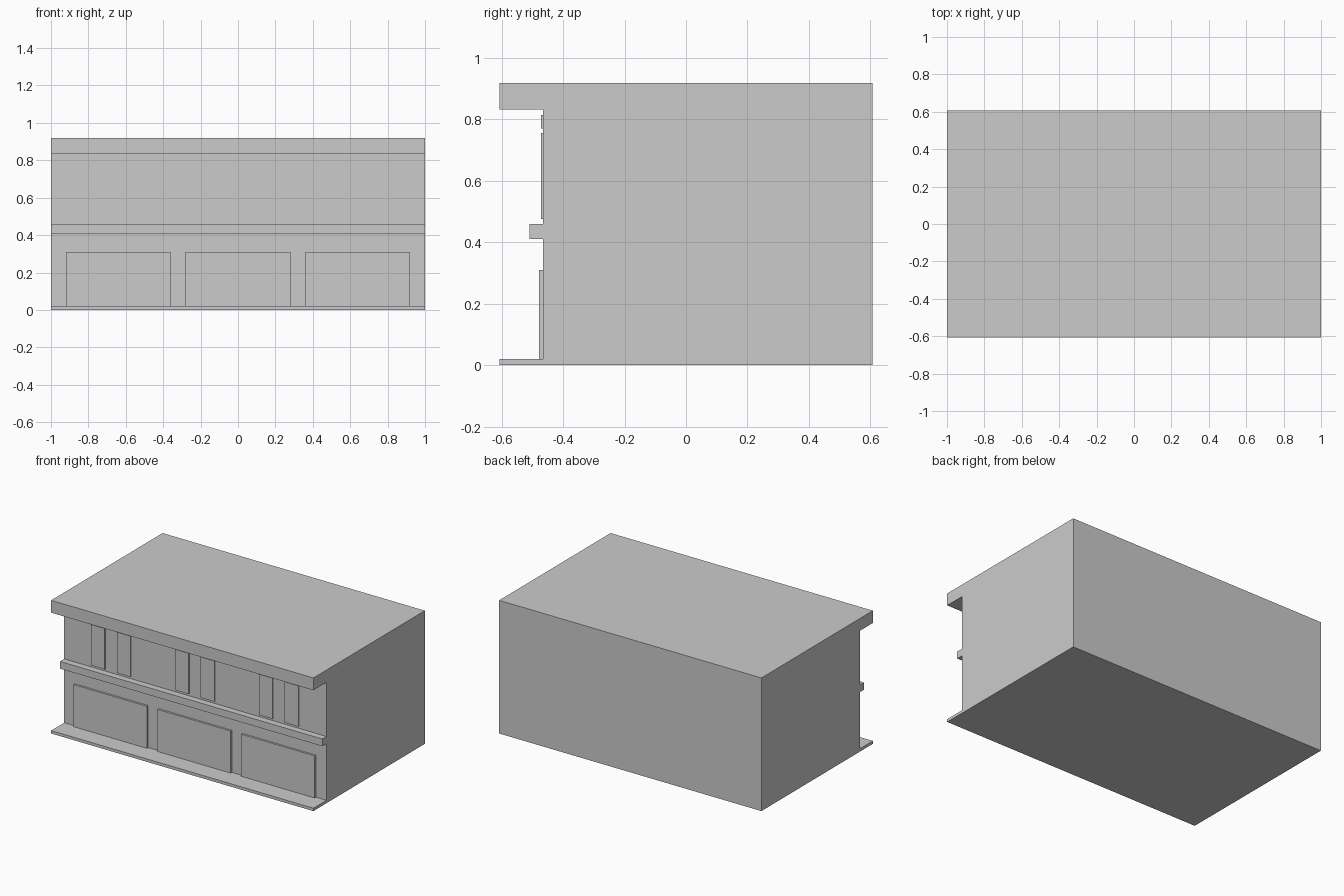
import bpy
import bmesh

cube = bpy.data.objects.get("Cube")
if cube:
    bpy.data.objects.remove(cube, do_unlink=True)

grey = bpy.data.materials.new("plain grey")
grey.use_nodes = True
colour = (0.6, 0.6, 0.6, 1)
grey.diffuse_color = colour
grey.node_tree.nodes["Principled BSDF"].inputs["Base Color"].default_value = colour

HALF_X, HALF_Y, TOP = 1.0, 0.607, 0.918
WALL = -0.465  # front wall plane


def finish(name, bm):
    bmesh.ops.recalc_face_normals(bm, faces=bm.faces)
    mesh = bpy.data.meshes.new(name)
    bm.to_mesh(mesh)
    bm.free()
    mesh.materials.append(grey)
    obj = bpy.data.objects.new(name, mesh)
    bpy.context.collection.objects.link(obj)


def panel(name, x0, x1, depth, z0, z1):
    """Flat panel standing proud of the front wall."""
    bm = bmesh.new()
    bmesh.ops.create_cube(bm, size=1)
    for v in bm.verts:
        v.co.x = x1 if v.co.x > 0 else x0
        v.co.y = WALL if v.co.y > 0 else WALL - depth
        v.co.z = z1 if v.co.z > 0 else z0
    finish(name, bm)


# Building shell: side profile with step, ledge and overhanging roof, swept along x
profile = [(HALF_Y, 0), (HALF_Y, TOP), (-HALF_Y, TOP), (-HALF_Y, 0.833),
           (WALL, 0.833), (WALL, 0.46), (-0.51, 0.46), (-0.51, 0.41),
           (WALL, 0.41), (WALL, 0.02), (-HALF_Y, 0.02), (-HALF_Y, 0)]
bm = bmesh.new()
side = bm.faces.new([bm.verts.new((-HALF_X, y, z)) for y, z in profile])
swept = bmesh.ops.extrude_face_region(bm, geom=[side], use_keep_orig=True)
new_verts = [g for g in swept["geom"] if isinstance(g, bmesh.types.BMVert)]
bmesh.ops.translate(bm, verts=new_verts, vec=(2 * HALF_X, 0, 0))
finish("building_shell", bm)

# Three bays: a wide shopfront below, a pair of narrow windows with transoms above
for bay, cx in (("right", -0.64), ("middle", 0), ("left", 0.64)):
    panel(f"{bay}_shopfront", cx - 0.28, cx + 0.28, 0.014, 0.02, 0.31)
    for part, wx in (("right", -0.098), ("left", 0.098)):
        x0, x1 = cx + wx - 0.052, cx + wx + 0.052
        panel(f"{bay}_bay_{part}_window", x0, x1, 0.007, 0.475, 0.755)
        panel(f"{bay}_bay_{part}_transom", x0, x1, 0.007, 0.77, 0.815)
